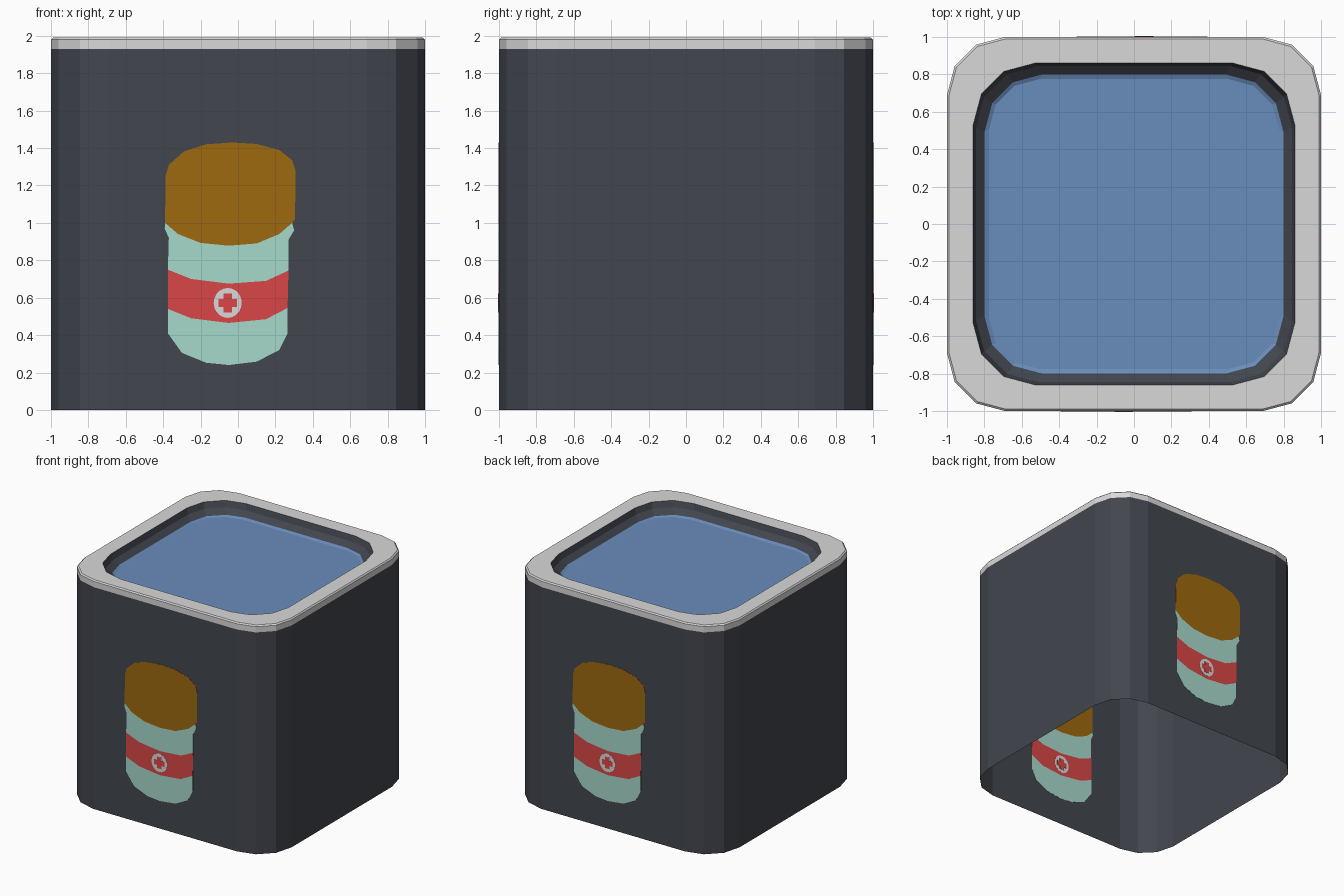
import bpy, bmesh, math

if "Cube" in bpy.data.objects:
    bpy.data.objects.remove(bpy.data.objects["Cube"])


def material(name, rgb):
    lin = [((c / 255 + 0.055) / 1.055) ** 2.4 if c > 10 else c / 255 / 12.92 for c in rgb]
    m = bpy.data.materials.new(name)
    m.diffuse_color = (*lin, 1)
    m.use_nodes = True
    m.node_tree.nodes["Principled BSDF"].inputs["Base Color"].default_value = m.diffuse_color
    return m


CHARCOAL = material("charcoal", (66, 70, 78))
GREY = material("light grey", (217, 217, 217))
BLUE = material("water blue", (105, 140, 187))
BROWN = material("brown", (157, 105, 15))
MINT = material("mint", (167, 218, 204))
RED = material("red", (218, 70, 70))


def make(name, verts, faces, mat, recalc=False):
    me = bpy.data.meshes.new(name)
    me.from_pydata(verts, [], faces)
    me.materials.append(mat)
    if recalc:
        bm = bmesh.new()
        bm.from_mesh(me)
        bmesh.ops.recalc_face_normals(bm, faces=bm.faces)
        bm.to_mesh(me)
        bm.free()
    ob = bpy.data.objects.new(name, me)
    bpy.context.collection.objects.link(ob)
    return ob


def ring(half, radius, z):
    """Rounded square with three segments per corner."""
    c = half - radius
    pts = []
    for k, (sx, sy) in enumerate([(1, 1), (-1, 1), (-1, -1), (1, -1)]):
        for i in range(4):
            a = math.radians(90 * k + 30 * i)
            pts.append((sx * c + radius * math.cos(a), sy * c + radius * math.sin(a), z))
    return pts


def loft(name, rings, mat, cap=False):
    n = 16
    verts = [v for r in rings for v in ring(*r)]
    faces = []
    for j in range(len(rings) - 1):
        for i in range(n):
            k = (i + 1) % n
            faces.append((j * n + i, j * n + k, (j + 1) * n + k, (j + 1) * n + i))
    if cap:
        faces.append(tuple(range((len(rings) - 1) * n, len(rings) * n)))
    return make(name, verts, faces, mat)


# Container, open underneath
loft("outer_wall", [(1, .31, 0), (1, .31, 1.93)], CHARCOAL)
loft("rim", [(1, .31, 1.93), (1, .31, 1.98), (.99, .305, 1.99), (.86, .33, 1.99)], GREY)
loft("inner_wall", [(.86, .33, 1.99), (.845, .33, 1.94), (.80, .31, 1.90)], CHARCOAL)
loft("water", [(.80, .31, 1.90), (.775, .27, 1.89)], BLUE, cap=True)


def plate(name, outline, half_thick, mat):
    """Thin plate through the front wall, repeated turned round on the back wall."""
    n = len(outline)
    for side, s in (("front", 1), ("back", -1)):
        verts = [(s * x, s * (-1 - half_thick), z) for x, z in outline]
        verts += [(s * x, s * (-1 + half_thick), z) for x, z in outline]
        faces = [tuple(range(n)), tuple(range(2 * n - 1, n - 1, -1))]
        faces += [(i, n + i, n + (i + 1) % n, (i + 1) % n) for i in range(n)]
        make(side + "_" + name, verts, faces, mat, recalc=True)


# Painted bottle: edges shared between neighbouring colours
cap_low = [(-.39, 1.0), (-.32, .94), (-.2, .893), (-.05, .878), (.1, .89), (.22, .94), (.29, 1.0)]
cap_top = [(.305, 1.02), (.308, 1.28), (.29, 1.335), (.22, 1.39), (.1, 1.422), (-.03, 1.43),
           (-.17, 1.42), (-.29, 1.382), (-.37, 1.31), (-.387, 1.25)]
band_top = [(-.375, .75), (-.25, .70), (-.05, .675), (.15, .69), (.27, .745)]
band_low = [(-.375, .54), (-.25, .49), (-.05, .465), (.15, .485), (.265, .545)]
base = [(.265, .41), (.22, .32), (.1, .258), (-.05, .24), (-.17, .252), (-.3, .305), (-.375, .41)]
T = .002
plate("bottle_cap", cap_low + cap_top, T, BROWN)
plate("bottle_shoulder", cap_low + [(.30, .96), (.27, .91)] + band_top[::-1]
      + [(-.37, .92), (-.392, .97)], T, MINT)
plate("bottle_band", band_top + band_low[::-1], T, RED)
plate("bottle_base", band_low + base, T, MINT)

# Round badge with a cross
badge = [(-.055 + .075 * math.cos(math.pi * i / 10), .572 + .08 * math.sin(math.pi * i / 10))
         for i in range(20)]
plate("badge", badge, .0034, GREY)
a, b = .022, .05
cross = [(b, -a), (b, a), (a, a), (a, b), (-a, b), (-a, a),
         (-b, a), (-b, -a), (-a, -a), (-a, -b), (a, -b), (a, -a)]
plate("badge_cross", [(x - .055, z + .572) for x, z in cross], .0048, RED)
